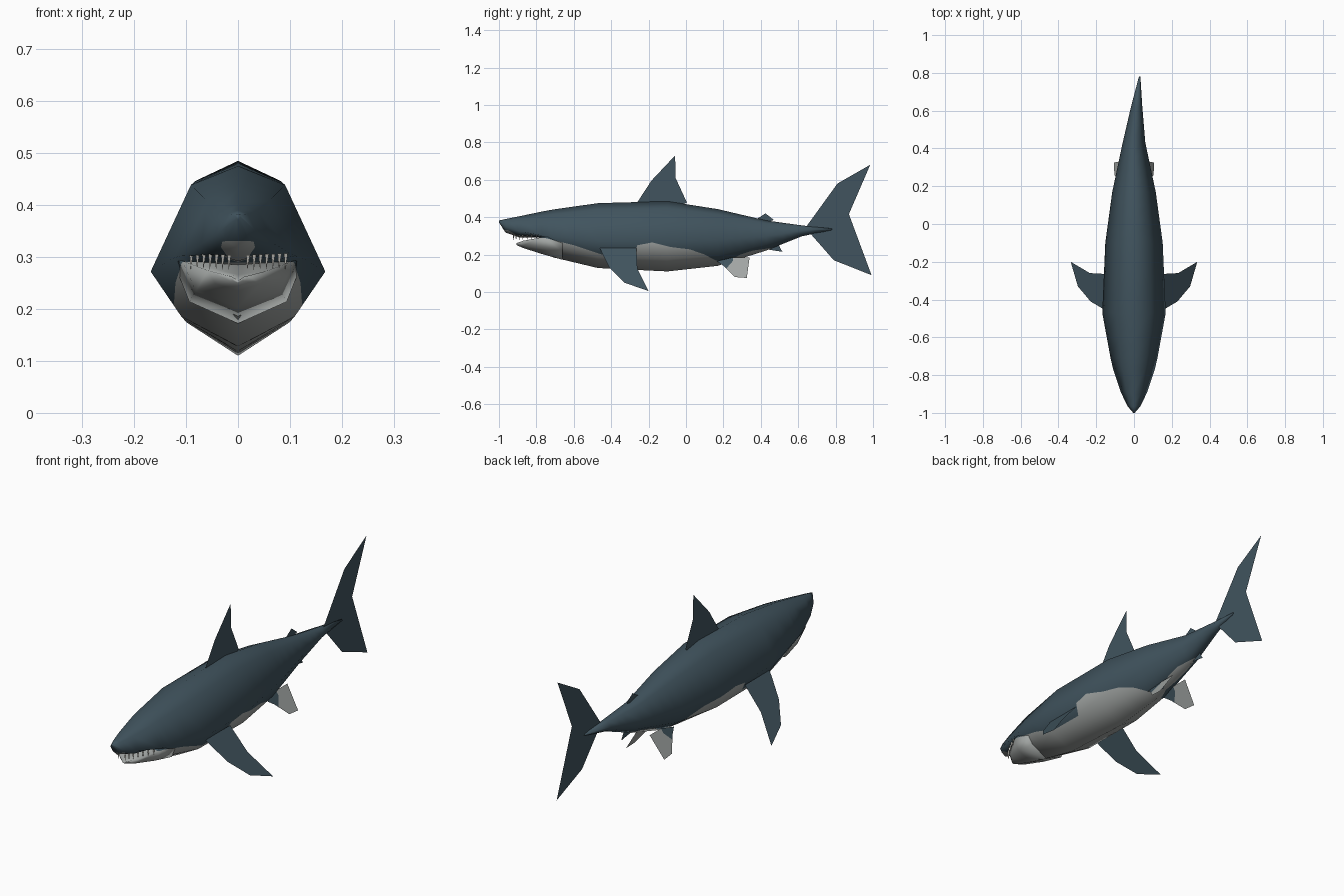
import bpy, bmesh, math
from mathutils import Vector

if "Cube" in bpy.data.objects:
    bpy.data.objects.remove(bpy.data.objects["Cube"])


def material(name, rgb):
    m = bpy.data.materials.new(name)
    m.diffuse_color = (*rgb, 1)
    m.use_nodes = True
    m.node_tree.nodes["Principled BSDF"].inputs["Base Color"].default_value = m.diffuse_color
    return m


SLATE = material("slate_blue", (0.052, 0.088, 0.112))
PALE = material("pale_grey", (0.36, 0.38, 0.37))
IVORY = material("tooth_ivory", (0.62, 0.61, 0.56))

# Edge of the pale belly: (y, z)
BORDER = [(-1.1, .335), (-.95, .33), (-.9, .302), (-.75, .288), (-.6, .25), (-.45, .2),
          (-.28, .2), (-.26, .25), (-.18, .265), (-.08, .24), (.02, .228), (.1, .2),
          (.16, .168), (.23, .165), (.29, .2), (.36, .222), (.52, .245), (.56, .2), (.9, .2)]


def border_z(y):
    for (y0, z0), (y1, z1) in zip(BORDER, BORDER[1:]):
        if y <= y1:
            return z0 + (z1 - z0) * (y - y0) / (y1 - y0)
    return 0.2


def finish(name, bm, mats):
    me = bpy.data.meshes.new(name)
    bm.to_mesh(me)
    bm.free()
    for m in mats:
        me.materials.append(m)
    ob = bpy.data.objects.new(name, me)
    bpy.context.collection.objects.link(ob)
    return ob


def paint_belly(bm):
    """Cut the skin along the belly border and colour the faces below it."""
    for y, _ in BORDER[1:-1]:
        bmesh.ops.bisect_plane(bm, geom=bm.verts[:] + bm.edges[:] + bm.faces[:],
                               plane_co=(0, y, 0), plane_no=(0, 1, 0), dist=1e-5)
    for (y0, z0), (y1, z1) in zip(BORDER, BORDER[1:]):
        faces = [f for f in bm.faces if y0 < f.calc_center_median().y < y1]
        geom = set(faces)
        for f in faces:
            geom.update(f.edges)
            geom.update(f.verts)
        if faces:
            bmesh.ops.bisect_plane(bm, geom=list(geom), plane_co=(0, y0, z0),
                                   plane_no=(0, z0 - z1, y1 - y0), dist=1e-5)
    for f in bm.faces:
        c = f.calc_center_median()
        f.material_index = int(c.z < border_z(c.y))


def loft(name, rings):
    """Skin closed rings, keeping the smooth normals of the coarse shape."""
    bm = bmesh.new()
    loops = [[bm.verts.new(p) for p in r] for r in rings]
    for a, b in zip(loops, loops[1:]):
        n = len(a)
        for i in range(n):
            bm.faces.new((a[i], a[(i + 1) % n], b[(i + 1) % n], b[i]))
    bm.faces.new(loops[0][::-1])
    bm.faces.new(loops[-1])
    bmesh.ops.recalc_face_normals(bm, faces=bm.faces[:])
    bm.normal_update()
    layer = bm.verts.layers.float_vector.new("smooth_dir")
    for v in bm.verts:
        v[layer] = v.normal
    paint_belly(bm)
    normals = [Vector(v[layer]).normalized() for v in bm.verts]
    bm.verts.layers.float_vector.remove(layer)
    for f in bm.faces:
        f.smooth = True
    ob = finish(name, bm, [SLATE, PALE])
    ob.data.normals_split_custom_set_from_vertices(normals)
    return ob


def body_ring(y, w, top, side, low, xc=0):
    half = [(.54 * w, top - .18 * (top - side)), (w, side), (.65 * w, low + .4 * (side - low))]
    pts = [(0, top)] + half + [(0, low)] + [(-x, z) for x, z in half[::-1]]
    return [(x + xc, y, z) for x, z in pts]


# Body with snout: y, half width, top, side height, bottom, sideways bend
BODY = [(-1, .004, .382, .378, .372), (-.965, .034, .39, .35, .318), (-.89, .07, .405, .325, .292),
        (-.77, .11, .43, .302, .29), (-.71, .124, .441, .298, .185), (-.47, .168, .475, .272, .128),
        (-.1, .152, .485, .27, .11), (.17, .115, .443, .28, .14), (.43, .06, .382, .298, .222),
        (.62, .03, .356, .328, .298, .014), (.78, .004, .339, .335, .331, .03)]
loft("body", [body_ring(*b) for b in BODY])


# Lower jaw: y, half width, rim height, bottom
def jaw_ring(y, w, rim, low):
    z = low + .35 * (rim - low)
    return [(0, y, rim - .008), (w, y, rim), (.75 * w, y, z), (0, y, low),
            (-.75 * w, y, z), (-w, y, rim)]


JAW = [(-.905, .012, .262, .25), (-.87, .058, .274, .235), (-.77, .108, .293, .203),
       (-.66, .125, .292, .172)]
loft("lower_jaw", [jaw_ring(*j) for j in JAW])


# Teeth hanging along the upper lip
bm = bmesh.new()
for s in (-1, 1):
    for i in range(7):
        t = (i + .5) / 7
        x, y, z = s * (.012 + .085 * t), -.925 + .14 * t ** 1.4, .296 + .003 * t
        tip = bm.verts.new((x, y, z - .022))
        base = [bm.verts.new((x + .005 * math.cos(a), y + .005 * math.sin(a), z + .008))
                for a in (0, 2.094, 4.189)]
        for k in range(3):
            bm.faces.new((base[k], base[(k + 1) % 3], tip))
        bm.faces.new(base[::-1])
bmesh.ops.recalc_face_normals(bm, faces=bm.faces[:])
finish("teeth", bm, [IVORY])


def fin(name, outlines, place, mats):
    """Thin flat fin; each outline of (y, z) points takes the matching material."""
    bm = bmesh.new()
    for i, outline in enumerate(outlines):
        f = bm.faces.new([bm.verts.new(place(y, z)) for y, z in outline])
        f.material_index = i
    bmesh.ops.triangulate(bm, faces=bm.faces[:])
    finish(name, bm, mats)


# Fins on the centre line
def upright(x):
    return lambda y, z: (x, y, z)


fin("dorsal_fin", [[(-.27, .465), (-.185, .595), (-.058, .73), (-.056, .61), (.005, .478), (-.05, .45)]],
    upright(0), [SLATE])
fin("rear_dorsal_fin", [[(.37, .385), (.425, .42), (.47, .385), (.42, .37)]], upright(0), [SLATE])
fin("anal_fin", [[(.41, .235), (.45, .225), (.515, .215), (.49, .26), (.44, .25)]], upright(0), [SLATE])
fin("tail_fin", [[(.64, .345), (.81, .58), (.985, .68), (.84, .345), (.992, .09), (.79, .17), (.66, .318)]],
    upright(.025), [SLATE])

# Paired fins
for side, s in (("left", -1), ("right", 1)):
    fin(side + "_pectoral_fin",
        [[(-.46, .235), (-.45, .21), (-.41, .13), (-.33, .05), (-.2, .005), (-.26, .125), (-.265, .235)]],
        lambda y, z: (s * (.335 - (z - .005) * .84), y, z), [SLATE])
    fin(side + "_pelvic_fin",
        [[(.165, .165), (.2, .14), (.215, .125), (.25, .165), (.25, .185)],
         [(.215, .125), (.26, .08), (.325, .075), (.34, .185), (.25, .185), (.25, .165)]],
        lambda y, z: (s * (.11 - (z - .07) * .643), y, z), [SLATE, PALE])
